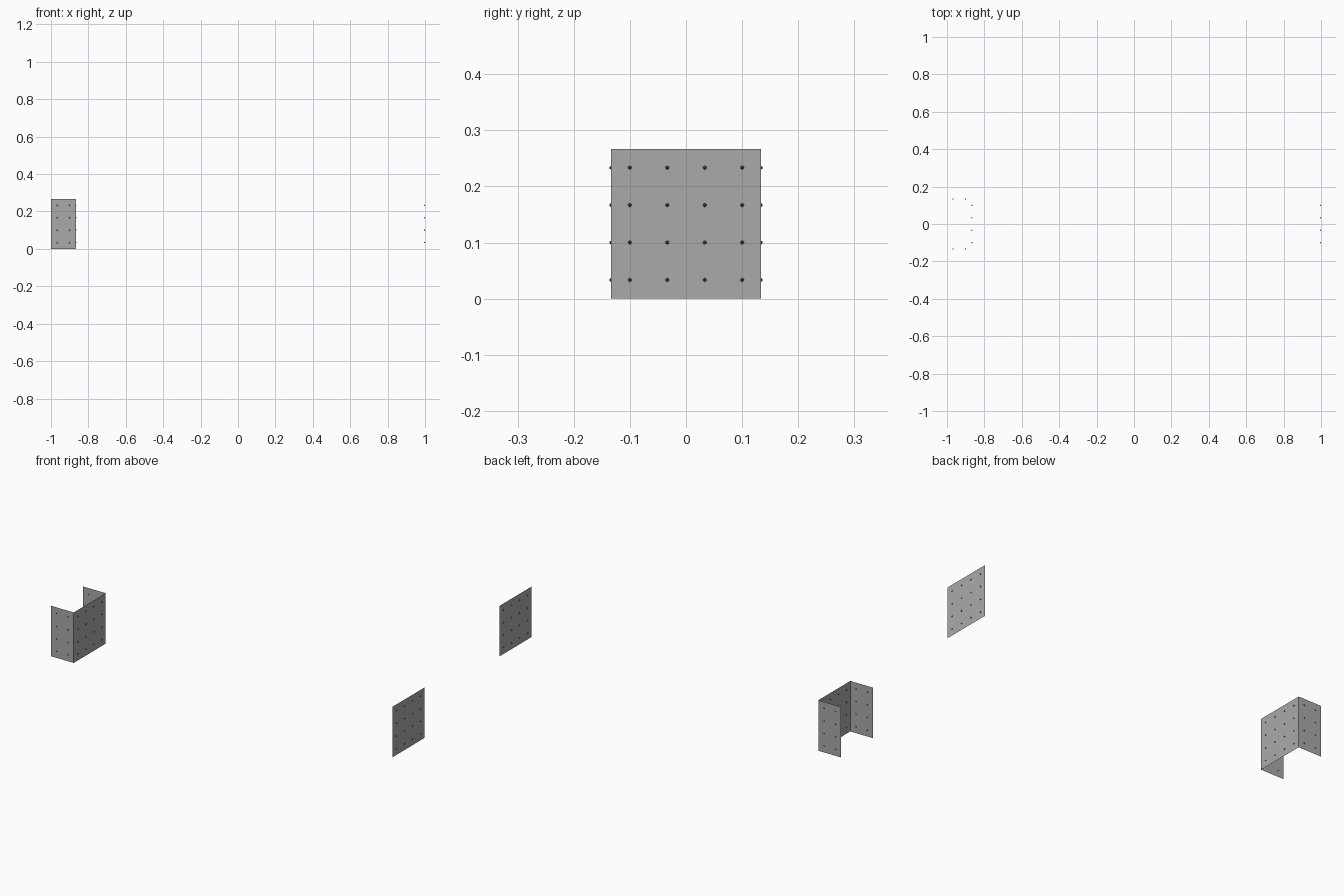
import bpy, bmesh, math
from mathutils import Vector, Matrix

if "Cube" in bpy.data.objects:
    bpy.data.objects.remove(bpy.data.objects["Cube"])

S = 0.2667          # panel size
R = 0.0036          # stud radius
STEP = S / 4


def material(name, c):
    m = bpy.data.materials.new(name)
    m.diffuse_color = (c, c, c, 1)
    m.use_nodes = True
    m.node_tree.nodes["Principled BSDF"].inputs["Base Color"].default_value = m.diffuse_color
    return m


panel_mat = material("panel grey", 0.40)
stud_mat = material("stud dark grey", 0.10)


def make(name, bm, mat):
    me = bpy.data.meshes.new(name)
    bm.to_mesh(me)
    bm.free()
    me.materials.append(mat)
    ob = bpy.data.objects.new(name, me)
    bpy.context.collection.objects.link(ob)


def studded_panel(name, start, end):
    """Thin upright sheet from start to end (x, y), with a stud grid through it."""
    a, b = Vector((*start, 0)), Vector((*end, 0))
    up = Vector((0, 0, S))
    bm = bmesh.new()
    bm.faces.new([bm.verts.new(p) for p in (a, b, b + up, a + up)])
    make(name, bm, panel_mat)
    # studs centred in the sheet, showing on both sides
    bm = bmesh.new()
    cols = round((b - a).length / STEP)
    for i in range(cols):
        for j in range(4):
            p = a.lerp(b, (i + 0.5) / cols) + Vector((0, 0, (j + 0.5) * STEP))
            bmesh.ops.create_icosphere(bm, subdivisions=1, radius=R,
                                       matrix=Matrix.Translation(p))
    make(name + "_studs", bm, stud_mat)


h = S / 2
xl = -1 + h
xr = 1 - R
# U-shaped panel on the left, single panel on the right
studded_panel("left_centre_panel", (xl, -h), (xl, h))
studded_panel("left_front_wing", (-1, -h), (xl, -h))
studded_panel("left_back_wing", (xl, h), (-1, h))
studded_panel("right_panel", (xr, -h), (xr, h))
